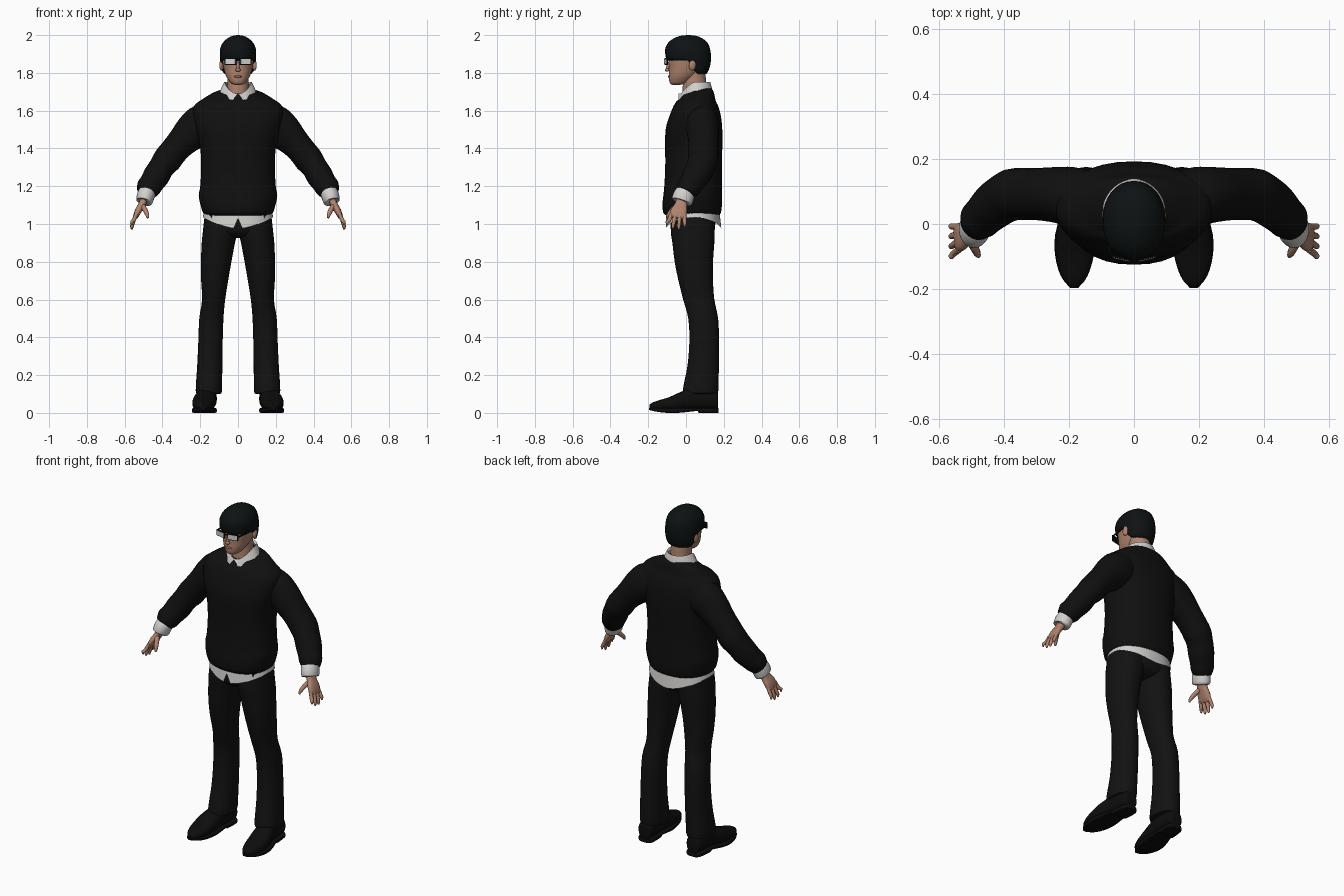
import bpy, bmesh, math
from mathutils import Vector, Euler

cube = bpy.data.objects.get("Cube")
if cube:
    bpy.data.objects.remove(cube, do_unlink=True)


def material(name, r, g, b, rough=0.8):
    m = bpy.data.materials.new(name)
    m.use_nodes = True
    m.diffuse_color = (r, g, b, 1)
    node = m.node_tree.nodes["Principled BSDF"]
    node.inputs["Base Color"].default_value = (r, g, b, 1)
    node.inputs["Roughness"].default_value = rough
    return m


KNIT = material("black knit", .005, .005, .005)
CLOTH = material("black trouser cloth", .006, .006, .006)
LEATHER = material("black leather", .004, .004, .004)
HAIR = material("dark hair", .004, .006, .006)
SKIN = material("skin", .43, .23, .155)
LIP = material("lips", .36, .14, .11)
WHITE = material("white shirt", .64, .63, .61)
LENS = material("pale lens", .62, .64, .66)


def finish(name, bm, mat, mirror=False):
    bmesh.ops.recalc_face_normals(bm, faces=bm.faces)
    me = bpy.data.meshes.new(name)
    bm.to_mesh(me)
    bm.free()
    ob = bpy.data.objects.new(name, me)
    bpy.context.collection.objects.link(ob)
    me.materials.append(mat)
    bpy.ops.object.select_all(action='DESELECT')
    ob.select_set(True)
    bpy.context.view_layer.objects.active = ob
    bpy.ops.object.shade_smooth_by_angle(angle=math.radians(45))
    if mirror:
        ob.modifiers.new("Mirror", 'MIRROR').use_clip = False
    return ob


def hoop(c, u, v, ru, rv, n=2.0, segs=32):
    """Superellipse ring around c in the plane of u and v."""
    pts = []
    for i in range(segs):
        a = 2 * math.pi * i / segs
        s, k = math.sin(a), math.cos(a)
        pts.append(c + u * ru * math.copysign(abs(k) ** (2 / n), k)
                   + v * rv * math.copysign(abs(s) ** (2 / n), s))
    return pts


def skin(name, rings, mat, mirror=False, steps=3, caps=True):
    """Smoothly interpolate between rings and bridge them."""
    loops = []
    for i in range(len(rings) - 1):
        a, b = rings[max(i - 1, 0)], rings[i]
        c, d = rings[i + 1], rings[min(i + 2, len(rings) - 1)]
        for j in range(steps):
            t = j / steps
            loops.append([q + .5 * t * ((r - p) + t * (2 * p - 5 * q + 4 * r - s
                          + t * (3 * (q - r) + s - p))) for p, q, r, s in zip(a, b, c, d)])
    loops.append(rings[-1])
    bm = bmesh.new()
    vs = [[bm.verts.new(p) for p in loop] for loop in loops]
    n = len(vs[0])
    for lo, hi in zip(vs, vs[1:]):
        for i in range(n):
            bm.faces.new((lo[i], lo[(i + 1) % n], hi[(i + 1) % n], hi[i]))
    if caps:
        bm.faces.new(vs[0])
        bm.faces.new(vs[-1])
    return finish(name, bm, mat, mirror)


X, Y, Z = Vector((1, 0, 0)), Vector((0, 1, 0)), Vector((0, 0, 1))


def stack(name, rows, mat, n=2.0, mirror=False, tilt=None):
    """Rows: height, left edge, right edge, front, back."""
    rings = []
    for k, (z, x0, x1, y0, y1) in enumerate(rows):
        r = hoop(Vector(((x0 + x1) / 2, (y0 + y1) / 2, z)), X, Y, (x1 - x0) / 2, (y1 - y0) / 2, n)
        if tilt:
            for p in r:
                p.z += tilt(k, p)
        rings.append(r)
    return skin(name, rings, mat, mirror)


def sym(rows):
    return [(z, -w, w, a, b) for z, w, a, b in rows]


def limb(name, rows, mat, mirror=True, segs=24, n=2.0):
    """Rows: x, y, z, radius across, radius front to back, along a path."""
    pts = [Vector(r[:3]) for r in rows]
    rings = []
    for i, r in enumerate(rows):
        t = (pts[min(i + 1, len(pts) - 1)] - pts[max(i - 1, 0)]).normalized()
        v = (Y - t * t.y).normalized()
        rings.append(hoop(pts[i], t.cross(v), v, r[3], r[4], n, segs))
    return skin(name, rings, mat, mirror)


def ball(name, loc, size, mat, mirror=False, rot=(0, 0, 0)):
    bm = bmesh.new()
    bmesh.ops.create_uvsphere(bm, u_segments=16, v_segments=10, radius=1)
    e = Euler(rot).to_matrix()
    for v in bm.verts:
        v.co = e @ (v.co * Vector(size)) + Vector(loc)
    return finish(name, bm, mat, mirror)


def box(name, loc, size, mat, mirror=False, yaw=0):
    bm = bmesh.new()
    bmesh.ops.create_cube(bm, size=1)
    e = Euler((0, 0, yaw)).to_matrix()
    for v in bm.verts:
        v.co = e @ (v.co * Vector(size)) + Vector(loc)
    return finish(name, bm, mat, mirror)


# Sweater body, neckline sloping down to the front
stack("sweater_body", sym([
    (1.045, .165, -.105, .175), (1.06, .185, -.12, .185), (1.10, .198, -.125, .19),
    (1.15, .208, -.12, .19), (1.20, .2, -.115, .19), (1.30, .195, -.11, .19),
    (1.40, .2, -.11, .192), (1.50, .225, -.108, .192), (1.57, .24, -.088, .185),
    (1.62, .235, -.068, .172), (1.65, .205, -.05, .158), (1.68, .15, -.037, .145),
    (1.70, .10, -.025, .13), (1.71, .075, -.015, .115)]), KNIT, 2.3,
    tilt=lambda k, p: .25 * (p.y - .05) if k > 10 else 0)

# Sleeves with soft folds
limb("sleeves", [
    (.13, .08, 1.57, .09, .08), (.19, .085, 1.525, .108, .09), (.245, .09, 1.485, .097, .085),
    (.30, .092, 1.43, .08, .08), (.34, .092, 1.385, .075, .08), (.375, .09, 1.34, .076, .08),
    (.405, .075, 1.30, .068, .077), (.432, .055, 1.255, .07, .073), (.458, .03, 1.215, .064, .066),
    (.475, .012, 1.19, .064, .062), (.487, -.003, 1.165, .05, .053)], KNIT)
limb("shirt_cuffs", [
    (.479, .003, 1.175, .045, .05), (.488, -.012, 1.15, .047, .056),
    (.497, -.023, 1.118, .043, .054), (.498, -.024, 1.116, .03, .035)], WHITE)

# Hands
limb("palms", [
    (.495, -.02, 1.135, .02, .03), (.51, -.027, 1.10, .019, .033),
    (.528, -.037, 1.07, .018, .043), (.541, -.043, 1.042, .014, .043),
    (.546, -.045, 1.03, .008, .036)], SKIN, n=2.5)
for i, finger in enumerate(("index", "middle", "ring", "little")):
    y = -.078 + i * .023
    tip = -.1 + i * .031
    low = (.995, .975, .97, .985)[i]
    limb(finger + "_fingers", [
        (.537, y, 1.055, .01, .011), (.552, (y + tip) / 2, 1.02, .0105, .0105),
        (.562, tip, low + .015, .009, .009), (.562, tip, low, .004, .004)], SKIN, segs=10)
limb("thumbs", [
    (.508, -.04, 1.10, .014, .016), (.492, -.07, 1.075, .013, .014),
    (.481, -.092, 1.05, .0105, .011), (.477, -.1, 1.032, .005, .005)], SKIN, segs=10)

# Shirt tail: curved hem with a split at the front
rings = []
for k in range(4):
    ring = hoop(Vector((0, .04, 0)), X, Y, .177 + .003 * k, .135 + .004 * k, 2.2, 64)
    for p in ring:
        hem = 1.035 - .06 * (1 - min(1, abs(p.x) / .185) ** 1.6)
        if p.y < 0 and abs(p.x) < .02:
            hem = 1.03
        p.z = 1.09 + (hem - 1.09) * k / 3
    rings.append(ring)
skin("shirt_tail", rings, WHITE, steps=2, caps=False)

# Trousers
stack("trouser_seat", sym([
    (1.08, .168, -.075, .155), (1.0, .178, -.083, .155), (.96, .165, -.076, .148),
    (.935, .11, -.05, .12), (.925, .05, -.01, .08)]), CLOTH, 2.2)
stack("trouser_legs", [
    (1.05, .004, .176, -.075, .15), (.96, .004, .186, -.08, .152), (.9, .016, .192, -.072, .15),
    (.8, .035, .196, -.06, .143), (.7, .052, .195, -.04, .143), (.6, .068, .19, -.015, .15),
    (.5, .077, .205, .012, .17), (.38, .081, .21, .018, .175), (.25, .083, .216, .008, .174),
    (.16, .084, .222, -.01, .172), (.105, .087, .222, -.016, .168), (.104, .11, .2, .01, .14)],
    CLOTH, 2.2, True)

# Shoes: uppers lofted heel to toe, then soles and heels
rings = []
for y, x, w, top, low in ((.17, .16, .025, .09, .025), (.162, .16, .042, .115, .02),
                          (.11, .162, .05, .13, .018), (.03, .168, .054, .13, .018),
                          (-.03, .177, .061, .11, .012), (-.09, .182, .059, .083, .01),
                          (-.14, .183, .048, .068, .012), (-.175, .183, .031, .056, .016),
                          (-.192, .183, .014, .044, .022)):
    rings.append(hoop(Vector((x, y, (top + low) / 2)), X, Z, w, (top - low) / 2, 2.4))
skin("shoe_uppers", rings, LEATHER, True)
rings = []
for y, x, w, low in ((.172, .16, .03, 0), (.15, .16, .047, 0), (.07, .165, .05, 0),
                     (.06, .166, .05, .01), (-.03, .178, .064, .001), (-.1, .183, .059, 0),
                     (-.16, .184, .041, .007), (-.197, .184, .012, .016)):
    rings.append(hoop(Vector((x, y, low / 2 + .013)), X, Z, w, .013 - low / 2, 6))
skin("shoe_soles", rings, LEATHER, True)

# Neck and head
stack("neck", sym([(1.66, .062, -.02, .11), (1.72, .058, -.018, .108),
                   (1.77, .056, -.015, .105), (1.84, .06, -.02, .10)]), SKIN)
stack("head", sym([
    (1.737, .018, -.072, -.03), (1.743, .035, -.083, .0), (1.758, .048, -.089, .025),
    (1.785, .064, -.091, .06), (1.82, .075, -.09, .095), (1.86, .082, -.093, .11),
    (1.90, .085, -.095, .118), (1.95, .07, -.075, .1), (1.97, .03, -.03, .05)]), SKIN, 2.2)
ball("nose_bridge", (0, -.094, 1.835), (.009, .01, .026), SKIN, rot=(-.3, 0, 0))
ball("nose_tip", (0, -.1, 1.816), (.014, .012, .01), SKIN)
ball("ears", (.087, .035, 1.842), (.011, .02, .03), SKIN, True, (-.15, 0, .3))
ball("lips", (0, -.09, 1.781), (.022, .006, .006), LIP)


# Hair cap, dropping toward the nape
def nape(k, p):
    t = max(0, min(1, (p.y - .005) / .06))
    return -(.075, .07, .045, .018, 0, 0, 0, 0)[k] * t * t * (3 - 2 * t)


stack("hair", sym([
    (1.868, .08, -.085, .1), (1.872, .091, -.102, .114), (1.893, .096, -.109, .13),
    (1.925, .095, -.11, .131), (1.955, .083, -.098, .117), (1.98, .06, -.07, .09),
    (1.996, .03, -.03, .055), (2.0, .004, .008, .018)]), HAIR, 2.15, tilt=nape)

# Glasses
box("glasses_rims", (.04, -.105, 1.861), (.062, .006, .036), LEATHER, True, .22)
box("glasses_lenses", (.0395, -.107, 1.86), (.052, .006, .027), LENS, True, .22)
box("glasses_bridge", (0, -.111, 1.867), (.024, .005, .006), LEATHER)
box("glasses_temples", (.081, -.03, 1.868), (.005, .13, .007), LEATHER, True, -.13)

# Shirt collar: folded band with two points at the front
upper, fold, lower = [], [], []
for i in range(64):
    a = 2 * math.pi * i / 64
    s, c = math.sin(a), math.cos(a)
    front = max(0, c)
    near = min(a, 2 * math.pi - a)
    point = max(0, 1 - abs(near - .55) / .4)
    top = 1.752 - .062 * front ** 1.5
    upper.append(Vector((.062 * s, .05 - .068 * c, top - .012)))
    fold.append(Vector((.072 * s, .05 - .078 * c, top)))
    drop = .047 * min(1, near / .4)
    lower.append(Vector((.095 * s, .05 - (.09 + .012 * point) * c, top - drop - .008 * point)))
skin("shirt_collar", [upper, fold, lower], WHITE, steps=2, caps=False)
